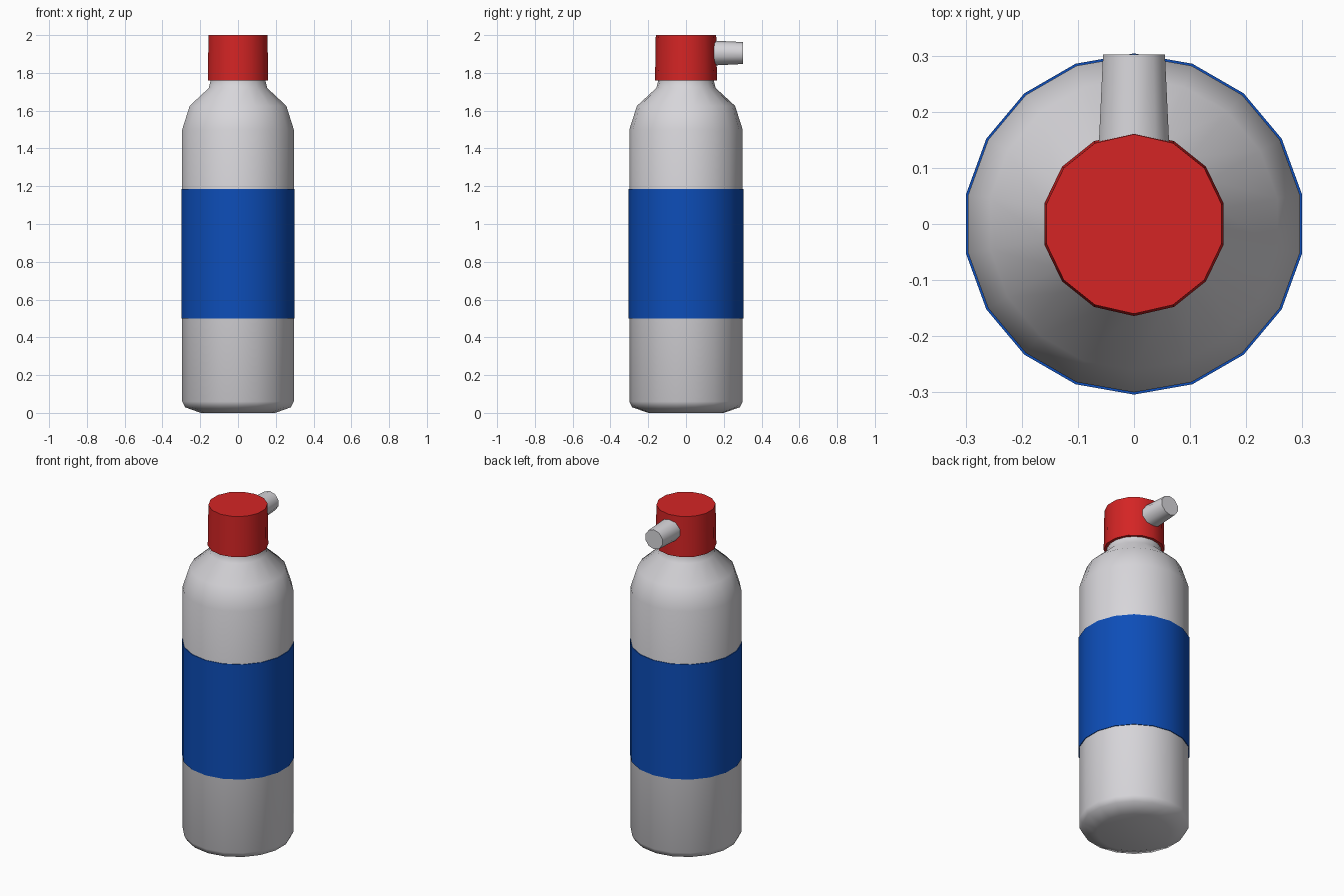
import bpy, bmesh, math
from mathutils import Matrix

if "Cube" in bpy.data.objects:
    bpy.data.objects.remove(bpy.data.objects["Cube"])


def material(name, rgb):
    m = bpy.data.materials.new(name)
    m.diffuse_color = (*rgb, 1)
    m.use_nodes = True
    m.node_tree.nodes["Principled BSDF"].inputs["Base Color"].default_value = m.diffuse_color
    return m


grey = material("light_grey", (0.68, 0.67, 0.70))
red = material("red", (0.66, 0.018, 0.018))
blue = material("blue", (0.004, 0.075, 0.48))


def lathe(name, profile, sides, mat, closed=False, matrix=None, angle=35):
    """Spin (radius, height) points about z; fill the ends, or loop the profile if closed."""
    bm = bmesh.new()
    rings = []
    for r, z in profile:
        rings.append([bm.verts.new((r * math.sin(2 * math.pi * i / sides),
                                    -r * math.cos(2 * math.pi * i / sides), z))
                      for i in range(sides)])
    pairs = list(zip(rings, rings[1:]))
    if closed:
        pairs.append((rings[-1], rings[0]))
    for a, b in pairs:
        for i in range(sides):
            j = (i + 1) % sides
            bm.faces.new((a[i], a[j], b[j], b[i]))
    if not closed:
        bm.faces.new(rings[0][::-1])
        bm.faces.new(rings[-1])
    bmesh.ops.recalc_face_normals(bm, faces=bm.faces)
    if matrix:
        bm.transform(matrix)
    mesh = bpy.data.meshes.new(name)
    bm.to_mesh(mesh)
    bm.free()
    mesh.materials.append(mat)
    obj = bpy.data.objects.new(name, mesh)
    bpy.context.collection.objects.link(obj)
    bpy.ops.object.select_all(action='DESELECT')
    obj.select_set(True)
    bpy.context.view_layer.objects.active = obj
    bpy.ops.object.shade_smooth_by_angle(angle=math.radians(angle))
    return obj


# Bottle with chamfered base, rounded shoulder and neck
lathe("bottle_body",
      [(0.20, 0), (0.285, 0.03), (0.30, 0.06), (0.30, 1.50), (0.26, 1.625),
       (0.157, 1.72), (0.147, 1.76), (0.147, 1.80)],
      18, grey, angle=50)

# Thin label band wrapped around the bottle
lathe("label_band", [(0.298, 0.50), (0.304, 0.50), (0.304, 1.185), (0.298, 1.185)],
      18, blue, closed=True)

# Slightly tapered cap
lathe("cap", [(0.164, 1.76), (0.160, 2.0)], 14, red)

# Tapered spray nozzle pointing to the back
lathe("nozzle", [(0.068, 0.10), (0.058, 0.302)], 10, grey, angle=40,
      matrix=Matrix.Translation((0, 0, 1.905)) @ Matrix.Rotation(math.radians(-90), 4, 'X'))
